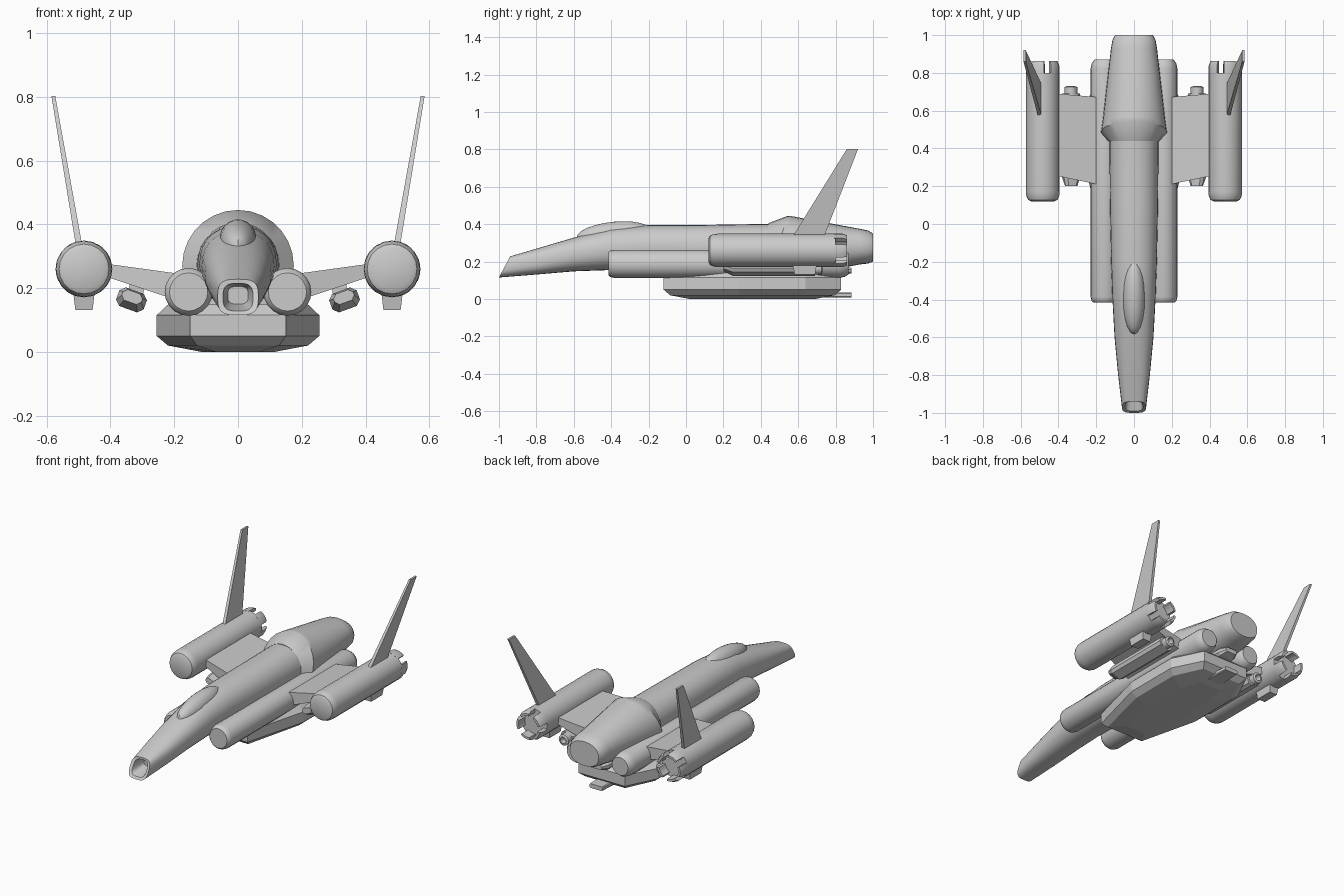
import bpy, bmesh, math
from math import sin, cos, pi, radians

if "Cube" in bpy.data.objects:
    bpy.data.objects.remove(bpy.data.objects["Cube"])


def finish(name, bm, mirror=False, smooth=True):
    bmesh.ops.recalc_face_normals(bm, faces=bm.faces)
    me = bpy.data.meshes.new(name)
    bm.to_mesh(me)
    bm.free()
    ob = bpy.data.objects.new(name, me)
    bpy.context.collection.objects.link(ob)
    if mirror:
        m = ob.modifiers.new("Mirror", 'MIRROR')
        m.use_mirror_merge = False
    if smooth:
        bpy.ops.object.select_all(action='DESELECT')
        ob.select_set(True)
        bpy.context.view_layer.objects.active = ob
        bpy.ops.object.shade_smooth_by_angle(angle=radians(32))
    return ob


def add_loft(bm, rings):
    vs = [[bm.verts.new(p) for p in r] for r in rings]
    n = len(vs[0])
    for a, b in zip(vs, vs[1:]):
        for i in range(n):
            j = (i + 1) % n
            bm.faces.new((a[i], a[j], b[j], b[i]))
    bm.faces.new(vs[0])
    bm.faces.new(vs[-1][::-1])


def loft(name, rings, mirror=False, smooth=True):
    bm = bmesh.new()
    add_loft(bm, rings)
    return finish(name, bm, mirror, smooth)


def oval(y, hw, zb, zt, lean=0.0, e=2.0, n=28):
    """Superellipse section across y; lean pushes its top backwards."""
    pts = []
    for i in range(n):
        c, s = cos(2 * pi * i / n), sin(2 * pi * i / n)
        c = math.copysign(abs(c) ** (2 / e), c)
        s = math.copysign(abs(s) ** (2 / e), s)
        pts.append((hw * c, y + lean * s, (zb + zt) / 2 + (zt - zb) / 2 * s))
    return pts


def tube(name, x, z, profile, n=20):
    """Mirrored round body along y from (radius, y) pairs."""
    return loft(name, [[(x + r * cos(2 * pi * i / n), y, z + r * sin(2 * pi * i / n))
                        for i in range(n)] for r, y in profile], True)


def box_section(y, cx, cz, w, h, c, tilt=0.0):
    """Chamfered rectangle in the xz plane."""
    a, b = w / 2, h / 2
    pts = [(a, b - c), (a - c, b), (c - a, b), (-a, b - c),
           (-a, c - b), (c - a, -b), (a - c, -b), (a, c - b)]
    return [(cx + u * cos(tilt) - v * sin(tilt), y, cz + u * sin(tilt) + v * cos(tilt))
            for u, v in pts]


# Fuselage: open nose intake, then long body
loft("fuselage", [
    oval(-.88, .032, .15, .205, .0, 3.2),
    oval(-.965, .047, .128, .215, .025, 3.2),
    oval(-.97, .064, .115, .228, .03, 3.2),
    oval(-.80, .084, .13, .272, .01, 2.6),
    oval(-.60, .103, .148, .328, 0, 2.3),
    oval(-.40, .114, .155, .380, 0, 2.2),
    oval(-.20, .121, .155, .395, 0, 2.2),
    oval(.10, .127, .15, .396, 0, 2.2),
    oval(.46, .13, .14, .402, 0, 2.1),
])

# Rear engine cowling with flared leaning rim
loft("engine_cowling", [
    oval(.435, .13, .14, .405, .005),
    oval(.485, .175, .095, .445, .06),
    oval(.535, .167, .10, .442, .035),
    oval(.93, .122, .185, .375, 0, 2.2),
    oval(.975, .114, .19, .366, 0, 2.2),
    oval(1.0, .10, .20, .35, 0, 2.2),
])

# Canopy bulge
bm = bmesh.new()
bmesh.ops.create_uvsphere(bm, u_segments=20, v_segments=12, radius=1)
for v in bm.verts:
    x, y, z = v.co
    v.co = (.06 * x, -.385 + .2 * y, .347 + .066 * z + .018 * y)
finish("canopy", bm)

# Long lower tubes beside the body
tube("side_tube", .155, .188, [(.06, -.415), (.07, -.405), (.075, -.385),
                               (.075, .82), (.069, .85), (.055, .87)])

# Outer nacelles
NX, NZ = .483, .26
tube("nacelle", NX, NZ, [(.062, .12), (.078, .128), (.087, .148), (.089, .17), (.089, .80)])

# Nozzle teeth at the nacelle rear
bm = bmesh.new()
for k in range(5):
    mid = radians(70 + 72 * k)
    angs = [mid + radians(a) for a in (-23, -11.5, 0, 11.5, 23)]

    def arc(y, ro, ri):
        return ([(NX + ro * cos(a), y, NZ + ro * sin(a)) for a in angs] +
                [(NX + ri * cos(a), y, NZ + ri * sin(a)) for a in reversed(angs)])
    add_loft(bm, [arc(.79, .089, .066), arc(.84, .089, .066), arc(.862, .08, .066)])
finish("nozzle_teeth", bm, True)

# Tapered blocks under the nacelles
loft("nacelle_block", [
    [(NX - .034, .57, .19), (NX + .034, .57, .19), (NX + .034, .70, .19), (NX - .034, .70, .19)],
    [(NX - .027, .58, .131), (NX + .027, .58, .131), (NX + .027, .69, .131), (NX - .027, .69, .131)],
], True, False)

# Stub wings
loft("wing", [
    [(.17, .205, .155), (.17, .67, .155), (.17, .67, .243), (.17, .205, .243)],
    [(.41, .255, .235), (.41, .69, .235), (.41, .69, .276), (.41, .255, .276)],
], True, False)

# Tilted pods under the wings, with rear nozzles
T = radians(20)
loft("wing_pod", [box_section(.20, .332, .172, .065, .035, .012, T),
                  box_section(.25, .334, .163, .092, .062, .016, T),
                  box_section(.69, .334, .163, .092, .062, .016, T)], True, False)
tube("pod_nozzle", .334, .165, [(.034, .68), (.034, .725), (.02, .73), (.016, .70)], 12)
loft("wing_pylon", [
    [(.30, .28, .17), (.345, .28, .18), (.345, .66, .18), (.30, .66, .17)],
    [(.29, .28, .22), (.335, .28, .235), (.335, .66, .235), (.29, .66, .22)],
], True, False)

# Swept tail fins canted outward
loft("tail_fin", [
    [(.487, .565, .325), (.507, .565, .325), (.507, .735, .325), (.487, .735, .325)],
    [(.573, .86, .802), (.585, .86, .802), (.585, .92, .802), (.573, .92, .802)],
], True, False)

# Belly hull: stacked elongated octagons
def hull_ring(z, inset):
    half = [(.15, -.12), (.255, .28), (.255, .64), (.16, .83)]
    fx, fy = 1 - inset / .255, 1 - inset / .475
    pts = half + [(-x, y) for x, y in reversed(half)]
    return [(x * fx, .355 + (y - .355) * fy, z) for x, y in pts]


loft("belly_hull", [hull_ring(.148, .035), hull_ring(.115, 0), hull_ring(.05, 0),
                    hull_ring(.02, .035), hull_ring(0, .14)], False, False)

# Tail tab and small belly exhaust
loft("hull_tab", [box_section(.70, 0, .022, .11, .028, .005),
                  box_section(.885, 0, .022, .09, .026, .005)], False, False)
loft("belly_exhaust", [box_section(.45, 0, .15, .12, .06, .015),
                       box_section(.84, 0, .15, .12, .05, .015),
                       box_section(.885, 0, .152, .08, .028, .008)], False, False)
